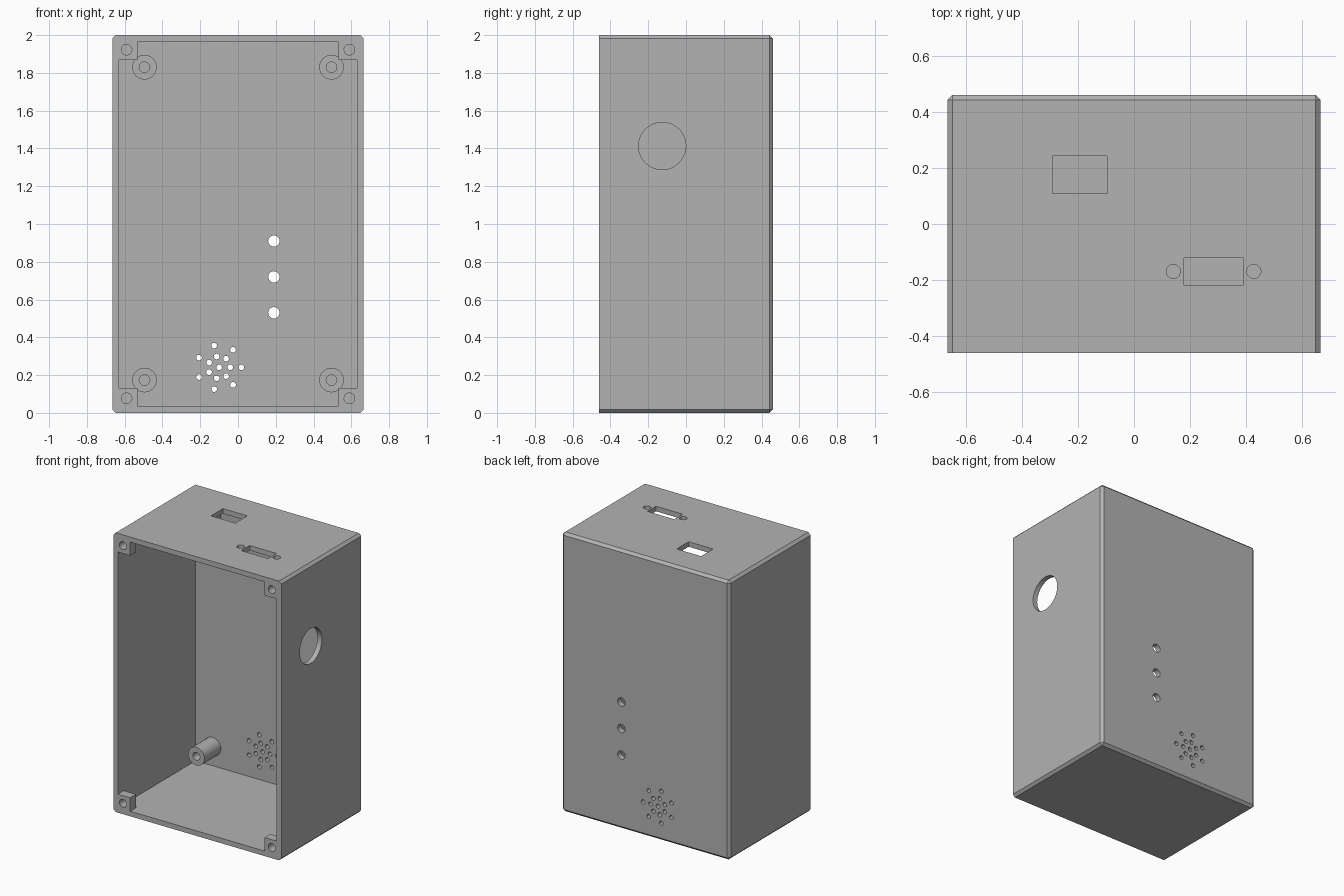
import bpy
import bmesh
from math import cos, sin, tau, pi, radians
from mathutils import Matrix, Vector

W, D, H = 1.33, 0.92, 2.0      # outer size
WALL = 0.036
X, Y = W / 2, D / 2
BACK = Y - 0.04                # inside face of the back wall

cube = bpy.data.objects.get("Cube")
if cube:
    bpy.data.objects.remove(cube, do_unlink=True)

grey = bpy.data.materials.new("plain grey")
grey.use_nodes = True
colour = (0.45, 0.45, 0.45, 1)
grey.diffuse_color = colour
grey.node_tree.nodes["Principled BSDF"].inputs["Base Color"].default_value = colour


def add_object(name, bm):
    bmesh.ops.recalc_face_normals(bm, faces=bm.faces)
    mesh = bpy.data.meshes.new(name)
    bm.to_mesh(mesh)
    bm.free()
    mesh.materials.append(grey)
    obj = bpy.data.objects.new(name, mesh)
    bpy.context.collection.objects.link(obj)
    return obj


def box(bm, low, high):
    low, high = Vector(low), Vector(high)
    size = Matrix.Diagonal((*(high - low), 1))
    return bmesh.ops.create_cube(bm, size=1, matrix=Matrix.Translation((low + high) / 2) @ size)


def rod(bm, centre, radius, length, axis, segments=32):
    turn = {"X": Matrix.Rotation(pi / 2, 4, "Y"),
            "Y": Matrix.Rotation(pi / 2, 4, "X"),
            "Z": Matrix.Identity(4)}[axis]
    bmesh.ops.create_cone(bm, cap_ends=True, segments=segments, radius1=radius,
                          radius2=radius, depth=length,
                          matrix=Matrix.Translation(centre) @ turn)


def cut(target, bm):
    """Subtract the shapes in bm from the target, then drop the cutter."""
    cutter = add_object("cutter", bm)
    cutter.hide_render = True
    mod = target.modifiers.new("cut", "BOOLEAN")
    mod.operation, mod.solver, mod.object = "DIFFERENCE", "EXACT", cutter
    bpy.context.view_layer.objects.active = target
    bpy.ops.object.modifier_apply(modifier=mod.name)
    bpy.data.objects.remove(cutter, do_unlink=True)


def smooth(obj):
    bpy.ops.object.select_all(action="DESELECT")
    obj.select_set(True)
    bpy.context.view_layer.objects.active = obj
    bpy.ops.object.shade_smooth_by_angle(angle=radians(30))


# Outer block, chamfered on every edge except around the open front
bm = bmesh.new()
box(bm, (-X, -Y, 0), (X, Y, H))
edges = [e for e in bm.edges if any(v.co.y > 0 for v in e.verts)]
bmesh.ops.bevel(bm, geom=edges, offset=0.018, segments=1, affect="EDGES")
case = add_object("enclosure", bm)

# Cavity: full room behind, cross-shaped at the front to leave corner blocks
POST, POST_BACK = 0.133, -Y + 0.065
for inset_x, inset_z, front in ((WALL, WALL, POST_BACK),
                                (WALL, POST, -Y - 0.1),
                                (POST, WALL, -Y - 0.1)):
    bm = bmesh.new()
    box(bm, (-X + inset_x, front, inset_z), (X - inset_x, BACK, H - inset_z))
    cut(case, bm)

# Lid screw holes through the corner blocks
bm = bmesh.new()
for x in (-0.59, 0.59):
    for z in (0.077, H - 0.077):
        rod(bm, (x, -Y, z), 0.028, 0.2, "Y")
cut(case, bm)

# Indicator holes and speaker grille in the back wall
bm = bmesh.new()
for z in (0.53, 0.72, 0.91):
    rod(bm, (0.19, Y, z), 0.03, 0.2, "Y")
gx, gz = -0.1, 0.241
rod(bm, (gx, Y, gz), 0.015, 0.2, "Y", 20)
for ring in (0.059, 0.118):
    for i in range(7):
        a = tau * i / 7
        rod(bm, (gx + ring * cos(a), Y, gz + ring * sin(a)), 0.015, 0.2, "Y", 20)
cut(case, bm)

# Connector openings in the top wall and the round opening in the left wall
bm = bmesh.new()
box(bm, (-0.29, 0.108, H - 0.1), (-0.096, 0.243, H + 0.1))
box(bm, (0.178, -0.217, H - 0.1), (0.39, -0.121, H + 0.1))
for x in (0.14, 0.427):
    rod(bm, (x, -0.169, H), 0.025, 0.2, "Z")
rod(bm, (X, -0.126, 1.413), 0.125, 0.2, "X", 64)
cut(case, bm)
smooth(case)

# Hollow standoffs on the back wall
LENGTH = 0.185
for side, x in (("right", -0.495), ("left", 0.495)):
    for level, z in (("lower", 0.174), ("upper", 1.83)):
        bm = bmesh.new()
        rod(bm, (x, BACK - LENGTH / 2, z), 0.065, LENGTH, "Y", 48)
        post = add_object(f"{level}_{side}_standoff", bm)
        bm = bmesh.new()
        rod(bm, (x, BACK - LENGTH / 2 - 0.01, z), 0.028, LENGTH, "Y")
        cut(post, bm)
        smooth(post)
